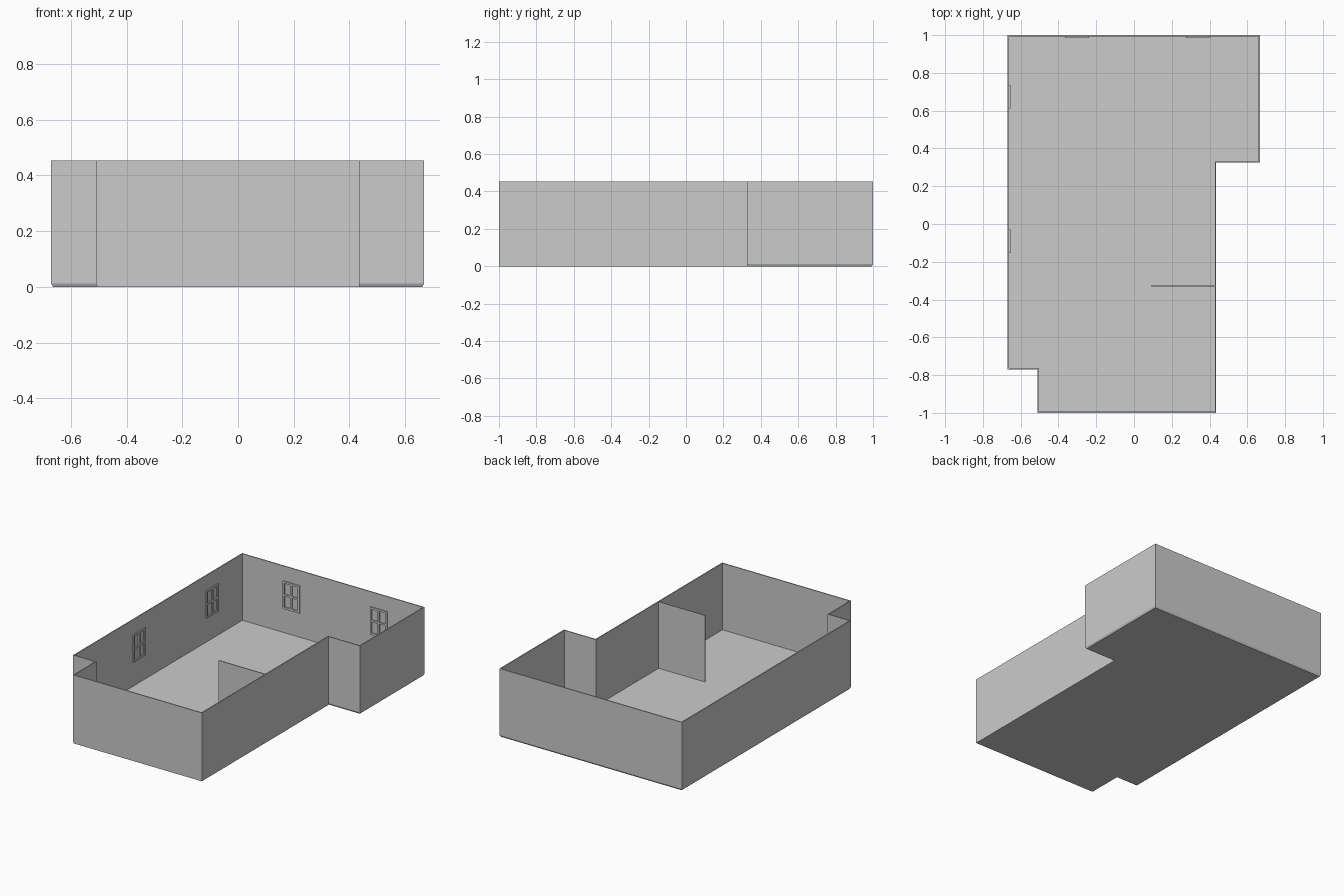
import bpy, bmesh
from mathutils import Vector

if "Cube" in bpy.data.objects:
    bpy.data.objects.remove(bpy.data.objects["Cube"])

H, FLOOR, T = 0.453, 0.012, 0.007

outer = [(-0.67, 1), (-0.67, -0.77), (-0.51, -0.77), (-0.51, -1),
         (0.435, -1), (0.435, 0.325), (0.667, 0.325), (0.667, 1)]
# footprint of the slightly inset underside
base = [(-0.664, 0.994), (-0.664, -0.764), (-0.504, -0.764), (-0.504, -1),
        (0.435, -1), (0.435, 0.331), (0.661, 0.331), (0.661, 0.994)]


def inset(pts, d):
    """Inset a counter-clockwise right-angled outline by d."""
    out = []
    for i, p in enumerate(pts):
        p = Vector(p)
        a = (p - Vector(pts[i - 1])).normalized()
        b = (Vector(pts[(i + 1) % len(pts)]) - p).normalized()
        out.append(p + d * (Vector((-a.y, a.x)) + Vector((-b.y, b.x))))
    return out


def finish(name, bm):
    bmesh.ops.recalc_face_normals(bm, faces=bm.faces[:])
    me = bpy.data.meshes.new(name)
    bm.to_mesh(me)
    bm.free()
    ob = bpy.data.objects.new(name, me)
    bpy.context.collection.objects.link(ob)


def add_box(bm, lo, hi):
    vs = bmesh.ops.create_cube(bm, size=1)["verts"]
    for v in vs:
        v.co = [(l + h) / 2 + c * (h - l) for l, h, c in zip(lo, hi, v.co)]


# Room shell: underside, outer walls, rim, inner walls, floor
inner = inset(outer, T)
bm = bmesh.new()
loops = [[bm.verts.new((x, y, z)) for x, y in pts] for pts, z in
         ((base, 0), (outer, FLOOR), (outer, H), (inner, H), (inner, FLOOR))]
n = len(outer)
for a, b in zip(loops, loops[1:]):
    for i in range(n):
        j = (i + 1) % n
        bm.faces.new((a[i], a[j], b[j], b[i]))
bm.faces.new(loops[0][::-1])
bm.faces.new(loops[-1])
finish("room_shell", bm)

# Partition wall
bm = bmesh.new()
add_box(bm, (0.09, -0.331, FLOOR), (0.43, -0.325, H))
finish("partition_wall", bm)


# Window frames, four panes each, raised from the inner walls
def window(name, centre, on_left):
    w, z0, z1, fr, bar = 0.0625, 0.172, 0.355, 0.013, 0.006
    zm = (z0 + z1) / 2
    bm = bmesh.new()
    bars = [(-w, -w + fr, z0, z1), (w - fr, w, z0, z1),
            (-w + fr, w - fr, z0, z0 + fr), (-w + fr, w - fr, z1 - fr, z1),
            (-bar, bar, z0 + fr, z1 - fr),
            (-w + fr, -bar, zm - bar, zm + bar), (bar, w - fr, zm - bar, zm + bar)]
    for u0, u1, a, b in bars:
        if on_left:
            add_box(bm, (-0.664, centre + u0, a), (-0.655, centre + u1, b))
        else:
            add_box(bm, (centre + u0, 0.986, a), (centre + u1, 0.994, b))
    finish(name, bm)


for k, c in enumerate((0.673, -0.092)):
    window(f"left_window_{k + 1}", c, True)
for k, c in enumerate((-0.302, 0.338)):
    window(f"back_window_{k + 1}", c, False)
